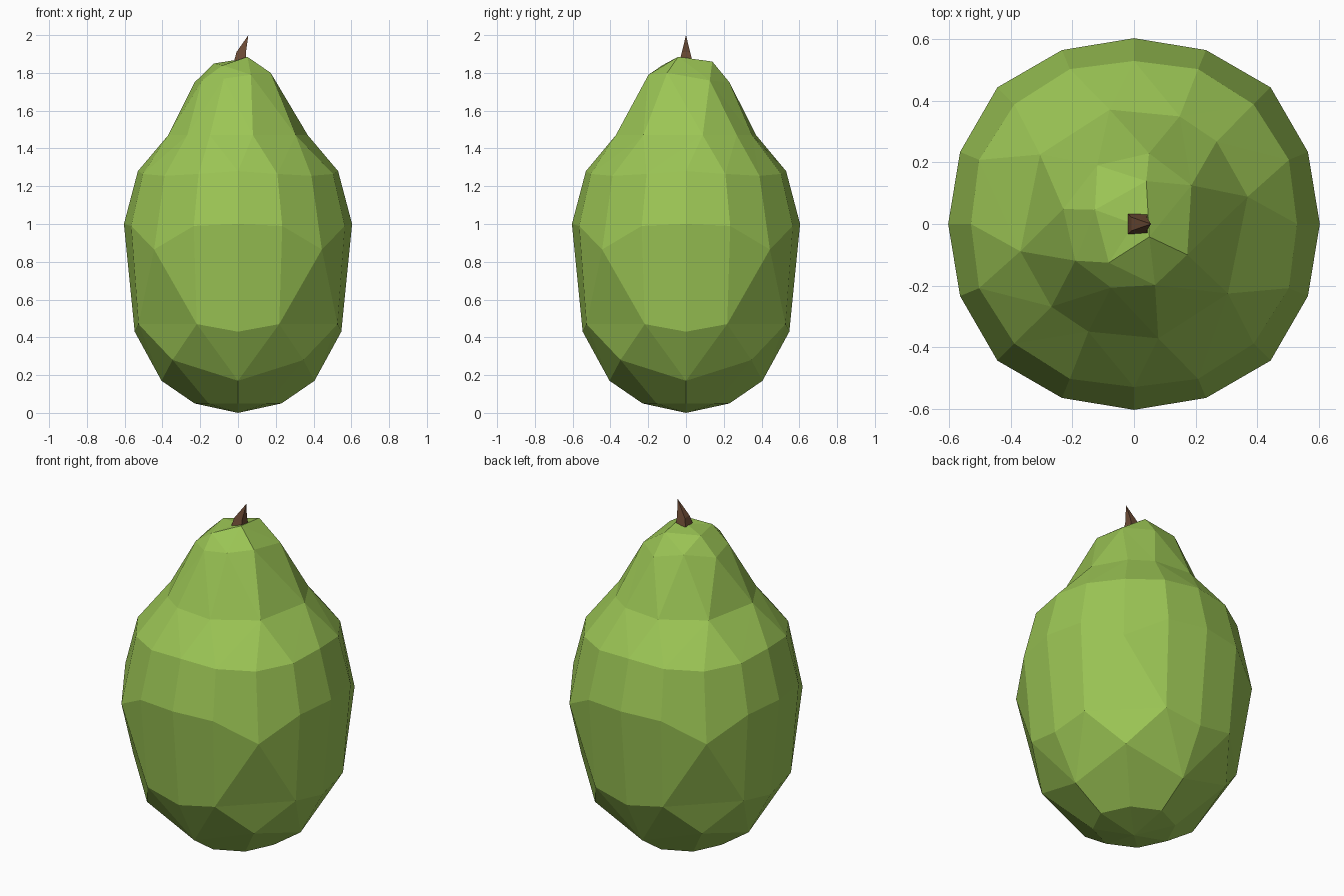
import bpy, bmesh, math

if "Cube" in bpy.data.objects:
    bpy.data.objects.remove(bpy.data.objects["Cube"])


def material(name, rgb):
    m = bpy.data.materials.new(name)
    m.diffuse_color = (*rgb, 1)
    m.use_nodes = True
    m.node_tree.nodes["Principled BSDF"].inputs["Base Color"].default_value = m.diffuse_color
    return m


def add_object(name, bm, mat):
    bmesh.ops.recalc_face_normals(bm, faces=bm.faces[:])
    me = bpy.data.meshes.new(name)
    bm.to_mesh(me)
    bm.free()
    me.materials.append(mat)
    ob = bpy.data.objects.new(name, me)
    bpy.context.collection.objects.link(ob)
    return ob


def stitch(bm, a, b):
    """Join two rings of (angle, vert) with different vertex counts."""
    a = a + [(a[0][0] + 360, a[0][1])]
    b = b + [(b[0][0] + 360, b[0][1])]
    i = j = 0
    while i < len(a) - 1 or j < len(b) - 1:
        more_a, more_b = i < len(a) - 1, j < len(b) - 1
        if (more_a and more_b and abs(a[i][0] - b[j][0]) < 0.1
                and abs(a[i + 1][0] - b[j + 1][0]) < 0.1):
            bm.faces.new((a[i][1], a[i + 1][1], b[j + 1][1], b[j][1]))
            i += 1
            j += 1
        elif more_a and (not more_b or a[i][0] + a[i + 1][0] <= b[j][0] + b[j + 1][0]):
            bm.faces.new((a[i][1], a[i + 1][1], b[j][1]))
            i += 1
        else:
            bm.faces.new((a[i][1], b[j + 1][1], b[j][1]))
            j += 1


def pole(bm, ring, co):
    p = bm.verts.new(co)
    for k in range(len(ring)):
        bm.faces.new((ring[k - 1][1], ring[k][1], p))


# Fruit rings as (angle, radius, height)
def regular(axis, between, diagonal):
    """Ring on 22.5 degree steps; a kind given as None is left out."""
    kinds = [axis, between, diagonal, between]
    return [(22.5 * k, *kinds[k % 4]) for k in range(16) if kinds[k % 4]]


neck = [13.5, 45, 67, 102, 143.5]
rings = [
    regular((0.23, 0.05), None, (0.22, 0.05)),
    regular((0.405, 0.17), None, (0.49, 0.28)),
    regular((0.547, 0.43), (0.57, 0.47), None),
    regular((0.604, 1.0), (0.612, 0.99), (0.628, 0.865)),
    regular((0.53, 1.28), (0.545, 1.265), (0.55, 1.255)),
    [(t + h, 0.38, 1.47) for h in (0, 180) for t in neck],
    [(34, 0.225, 1.76), (78, 0.235, 1.75), (122, 0.225, 1.79), (168, 0.235, 1.75),
     (212, 0.225, 1.76), (250, 0.22, 1.77), (289, 0.21, 1.79), (330, 0.2, 1.80)],
    [(-40, 0.065, 1.885), (74, 0.145, 1.86), (160, 0.135, 1.85), (237, 0.15, 1.84)],
]

bm = bmesh.new()
loops = []
for ring in rings:
    loops.append([(t, bm.verts.new((r * math.cos(math.radians(t)),
                                    r * math.sin(math.radians(t)), z)))
                  for t, r, z in ring])
for lower, upper in zip(loops, loops[1:]):
    stitch(bm, lower, upper)
pole(bm, loops[0], (0, 0, 0))
pole(bm, loops[-1], (0, 0, 1.87))
add_object("fruit", bm, material("leaf green", (0.33, 0.56, 0.09)))

# Stem: small square spike leaning to the right
bm = bmesh.new()
base = [(k, bm.verts.new(c)) for k, c in enumerate(
    [(-0.02, -0.033, 1.865), (0.045, -0.033, 1.865),
     (0.045, 0.033, 1.865), (-0.02, 0.033, 1.865)])]
bm.faces.new([v for _, v in base])
mid = [(k, bm.verts.new(c)) for k, c in enumerate(
    [(-0.008, -0.022, 1.91), (0.042, -0.022, 1.91),
     (0.042, 0.022, 1.91), (-0.008, 0.022, 1.91)])]
for k in range(4):
    bm.faces.new((base[k - 1][1], base[k][1], mid[k][1], mid[k - 1][1]))
pole(bm, mid, (0.055, 0, 2.0))
add_object("stem", bm, material("stem brown", (0.15, 0.07, 0.035)))
